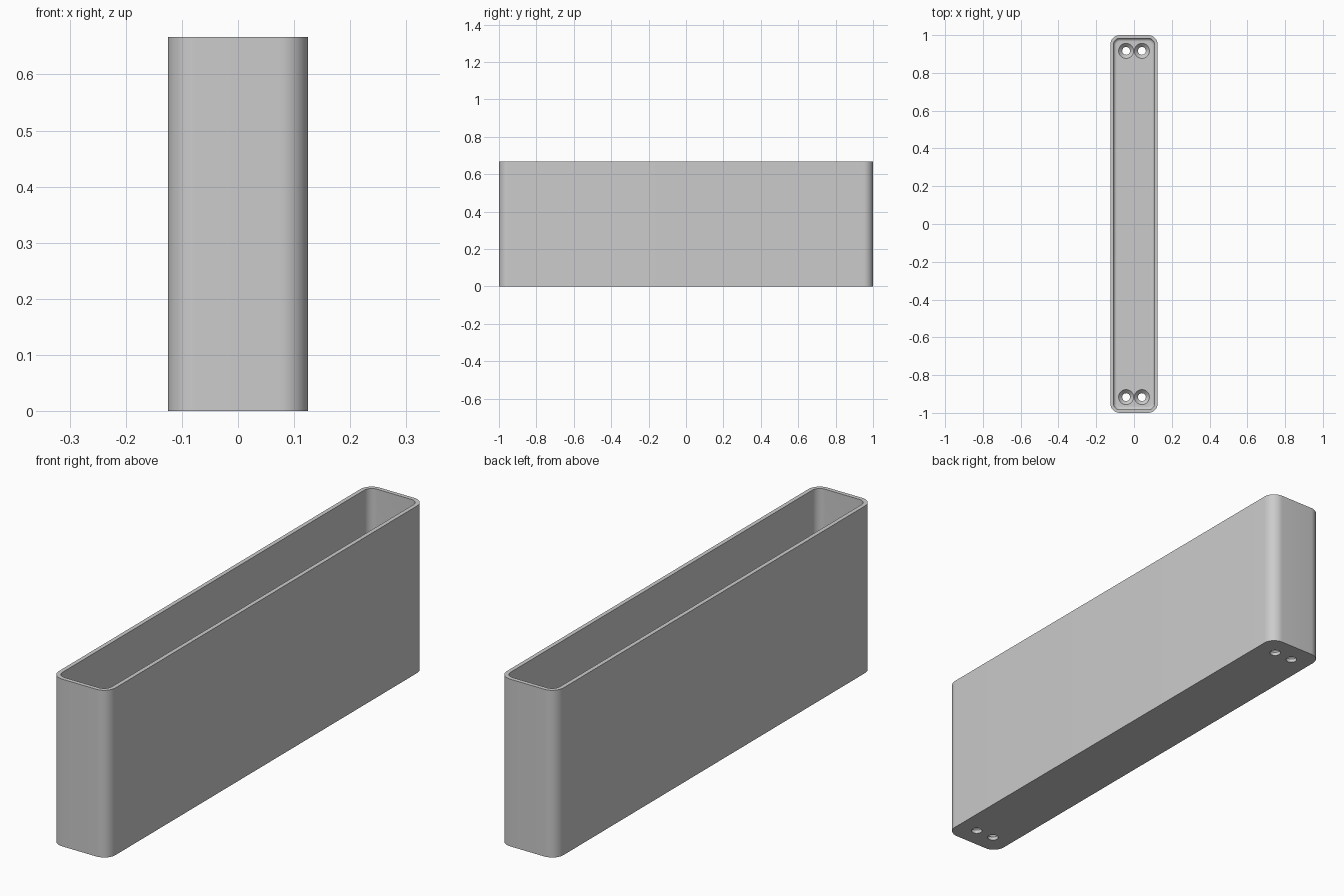
import bpy
import bmesh
from math import sin, cos, pi, radians

cube = bpy.data.objects.get("Cube")
if cube:
    bpy.data.objects.remove(cube, do_unlink=True)

MM = 1 / 60
HALF_X, HALF_Y, HEIGHT = 7.5 * MM, 60 * MM, 40 * MM
CORNER, WALL, FLOOR, FILLET = 3 * MM, MM, 2 * MM, MM

grey = bpy.data.materials.new("plain grey")
grey.use_nodes = True
colour = (0.6, 0.6, 0.6, 1)
grey.diffuse_color = colour
grey.node_tree.nodes["Principled BSDF"].inputs["Base Color"].default_value = colour


def rounded_loop(bm, inset, z, steps=12):
    """Rounded rectangle of vertices, moved inwards by inset."""
    r = CORNER - inset
    verts = []
    for quarter, (sx, sy) in enumerate([(1, 1), (-1, 1), (-1, -1), (1, -1)]):
        for i in range(steps + 1):
            a = (quarter + i / steps) * pi / 2
            verts.append(bm.verts.new((sx * (HALF_X - CORNER) + r * cos(a),
                                       sy * (HALF_Y - CORNER) + r * sin(a), z)))
    return verts


def circle_loop(bm, x, y, r, z, sides=32):
    return [bm.verts.new((x + r * cos(2 * pi * i / sides),
                          y + r * sin(2 * pi * i / sides), z)) for i in range(sides)]


def loft(name, bm, loops):
    """Skin a stack of loops, cap both ends and make an object."""
    for a, b in zip(loops, loops[1:]):
        for i in range(len(a)):
            j = (i + 1) % len(a)
            bm.faces.new((a[i], a[j], b[j], b[i]))
    bm.faces.new(loops[0])
    bm.faces.new(loops[-1])
    bmesh.ops.recalc_face_normals(bm, faces=bm.faces)
    mesh = bpy.data.meshes.new(name)
    bm.to_mesh(mesh)
    bm.free()
    mesh.materials.append(grey)
    obj = bpy.data.objects.new(name, mesh)
    bpy.context.collection.objects.link(obj)
    return obj


# Open tray: outer wall, rim, inner wall, rounded floor edge
bm = bmesh.new()
section = [(0, 0), (0, HEIGHT), (WALL, HEIGHT)]
for i in range(9):
    a = i / 8 * pi / 2
    section.append((WALL + FILLET * (1 - cos(a)), FLOOR + FILLET * (1 - sin(a))))
tray = loft("tray", bm, [rounded_loop(bm, inset, z) for inset, z in section])

# Countersunk screw holes, a pair at each end
cutters = []
HOLE, SINK = 1.25 * MM, 2.4 * MM
for sx in (-1, 1):
    for sy in (-1, 1):
        bm = bmesh.new()
        profile = [(HOLE, -MM), (HOLE, FLOOR - (SINK - HOLE)),
                   (SINK, FLOOR), (SINK, FLOOR + MM)]
        loops = [circle_loop(bm, sx * 2.5 * MM, sy * 55 * MM, r, z) for r, z in profile]
        cutter = loft("hole_cutter", bm, loops)
        cutter.hide_render = True
        cutters.append(cutter)
        cut = tray.modifiers.new("screw hole", "BOOLEAN")
        cut.operation = "DIFFERENCE"
        cut.solver = "EXACT"
        cut.object = cutter

# Apply the cuts and drop the cutters
bpy.context.view_layer.update()
graph = bpy.context.evaluated_depsgraph_get()
finished = bpy.data.meshes.new_from_object(tray.evaluated_get(graph))
tray.modifiers.clear()
tray.data = finished
for cutter in cutters:
    bpy.data.objects.remove(cutter, do_unlink=True)

bpy.ops.object.select_all(action="DESELECT")
tray.select_set(True)
bpy.context.view_layer.objects.active = tray
bpy.ops.object.shade_smooth_by_angle(angle=radians(30))
